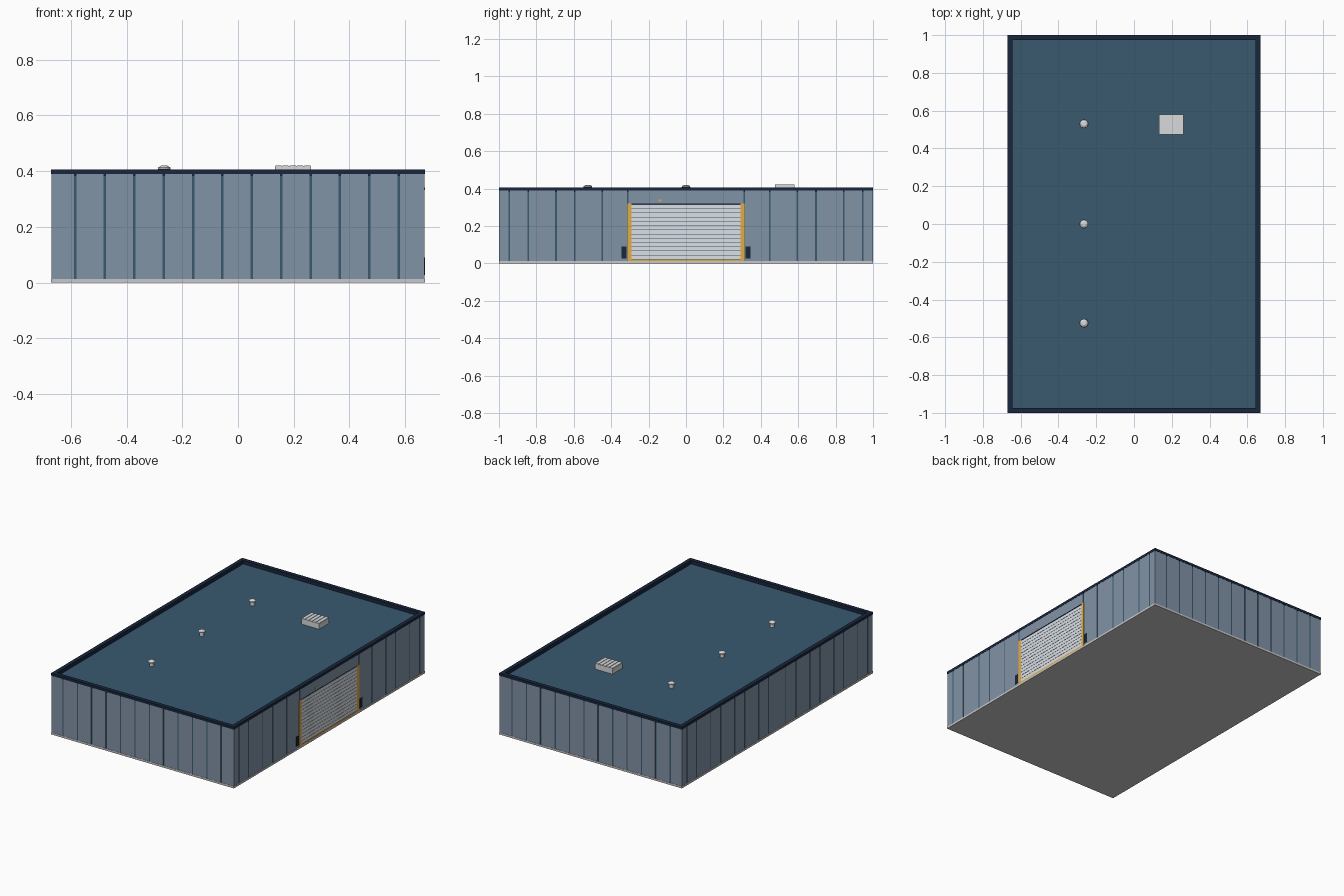
import bpy
import bmesh
from mathutils import Matrix, Vector

cube = bpy.data.objects.get("Cube")
if cube:
    bpy.data.objects.remove(cube, do_unlink=True)


def material(name, hex_code):
    def linear(v):
        return v / 12.92 if v <= 0.04045 else ((v + 0.055) / 1.055) ** 2.4
    rgb = [linear(int(hex_code[i:i + 2], 16) / 255) for i in (0, 2, 4)]
    mat = bpy.data.materials.new(name)
    mat.use_nodes = True
    mat.diffuse_color = (*rgb, 1)
    mat.node_tree.nodes["Principled BSDF"].inputs["Base Color"].default_value = (*rgb, 1)
    return mat


WALL = material("wall blue grey", "8193A6")
ROOF = material("roof slate blue", "3A5A70")
TRIM = material("trim navy", "18263C")
DOOR = material("door pale grey", "DCE0E5")
YELLOW = material("safety yellow", "E4AC42")
CONCRETE = material("concrete grey", "C8C8C8")
METAL = material("vent metal", "D8DADC")


def make_object(name, bm, mat):
    bmesh.ops.recalc_face_normals(bm, faces=bm.faces)
    mesh = bpy.data.meshes.new(name)
    bm.to_mesh(mesh)
    bm.free()
    mesh.materials.append(mat)
    obj = bpy.data.objects.new(name, mesh)
    bpy.context.collection.objects.link(obj)
    return obj


def boxes(name, mat, spans):
    """One object from boxes given as (x range, y range, z range)."""
    bm = bmesh.new()
    for span in spans:
        low, high = Vector([s[0] for s in span]), Vector([s[1] for s in span])
        bmesh.ops.create_cube(bm, size=1, matrix=Matrix.Translation((low + high) / 2)
                              @ Matrix.Diagonal((*(high - low), 1)))
    return make_object(name, bm, mat)


def ring(hx, hy, width, z):
    """Four box spans forming a rectangular frame."""
    sides = [((-hx, hx), (s * hy, s * (hy - width)), z) for s in (-1, 1)]
    ends = [((s * hx, s * (hx - width)), (width - hy, hy - width), z) for s in (-1, 1)]
    return [tuple(tuple(sorted(r)) for r in span) for span in sides + ends]


def panels(seams, half, gap=0.009):
    """Ranges between seams along a wall."""
    edges = [-half - gap / 2] + sorted(seams) + [half + gap / 2]
    return [(a + gap / 2, b - gap / 2) for a, b in zip(edges, edges[1:])]


HX, HY = 0.67, 1.0
WALL_Z = (0.013, 0.389)
IN_X, IN_Y, FACE_X, FACE_Y = 0.667, 0.997, 0.6685, 0.9985

# Slab, inner body whose top is the roof, and parapet
boxes("foundation_slab", CONCRETE, [((-HX, HX), (-HY, HY), (0, 0.013))])
boxes("roof_and_core", ROOF, [((-IN_X, IN_X), (-IN_Y, IN_Y), (0.013, 0.382))])
boxes("parapet_trim", TRIM, ring(HX, HY, 0.026, (0.389, 0.406))
      + ring(IN_X, IN_Y, 0.023, (0.382, 0.389)))

# Cladding panels, with the core showing through the seams
end_seams = [-0.583 + 0.1054 * i for i in range(12)]
half_seams = [0.945, 0.843, 0.695, 0.594, 0.447]
door_seams = [s * y for y in half_seams + [0.312] for s in (-1, 1)]
plain_seams = [s * y for y in half_seams + [0.343, 0.197, 0.09] for s in (-1, 1)]
for name, s in (("front", -1), ("back", 1)):
    depth = tuple(sorted((s * (IN_Y - 0.004), s * FACE_Y)))
    boxes(name + "_wall_panels", WALL,
          [(r, depth, WALL_Z) for r in panels(end_seams, FACE_X)])
boxes("right_wall_panels", WALL,
      [((-FACE_X, -IN_X + 0.004), r, WALL_Z) for r in panels(plain_seams, FACE_Y)])
depth = (IN_X - 0.004, FACE_X)
boxes("door_wall_panels", WALL,
      [(depth, r, WALL_Z) for r in panels(door_seams, FACE_Y) if abs(sum(r)) > 0.1]
      + [(depth, (-0.307, 0.307), (0.321, 0.389))])

# Roller door slats
count, bottom, top = 13, 0.023, 0.316
pitch = (top - bottom) / count
boxes("roller_door_slats", DOOR,
      [((IN_X - 0.004, IN_X + 0.001), (-0.292, 0.292),
        (bottom + i * pitch, bottom + (i + 1) * pitch - 0.0028)) for i in range(count)])

# Door frame, head, guards and small lamp
boxes("door_frame", YELLOW,
      [((IN_X - 0.01, 0.6698), tuple(sorted((s * 0.291, s * 0.314))), (0.008, 0.32))
       for s in (-1, 1)] + [((IN_X - 0.01, 0.6695), (-0.291, 0.291), (0.01, 0.022))])
boxes("door_head", TRIM, [((IN_X - 0.01, 0.669), (-0.291, 0.291), (0.316, 0.321))])
boxes("door_guards", TRIM,
      [((IN_X - 0.01, HX), tuple(sorted((s * 0.318, s * 0.346))), (0.027, 0.09))
       for s in (-1, 1)])
boxes("door_lamp", YELLOW, [((IN_X - 0.01, HX), (-0.146, -0.132), (0.332, 0.342))])

# Mushroom vents: a stem with a domed cap
profile = [(0.014, 0.38), (0.014, 0.403), (0.023, 0.407), (0.022, 0.413), (0.011, 0.42)]
for i, y in enumerate((-0.525, 0, 0.53)):
    bm = bmesh.new()
    for (r1, z1), (r2, z2) in zip(profile, profile[1:]):
        bmesh.ops.create_cone(bm, cap_ends=z2 == profile[-1][1], segments=12,
                              radius1=r1, radius2=r2, depth=z2 - z1,
                              matrix=Matrix.Translation((-0.265, y, (z1 + z2) / 2)))
    bmesh.ops.remove_doubles(bm, verts=bm.verts, dist=0.0001)
    make_object(f"roof_vent_{i + 1}", bm, METAL)

# Rooftop unit with shallow fins
boxes("rooftop_unit", METAL, [((0.132, 0.262), (0.475, 0.58), (0.38, 0.418))])
boxes("rooftop_unit_fins", METAL,
      [((0.134 + i * 0.026, 0.156 + i * 0.026), (0.476, 0.579), (0.416, 0.421))
       for i in range(5)])
